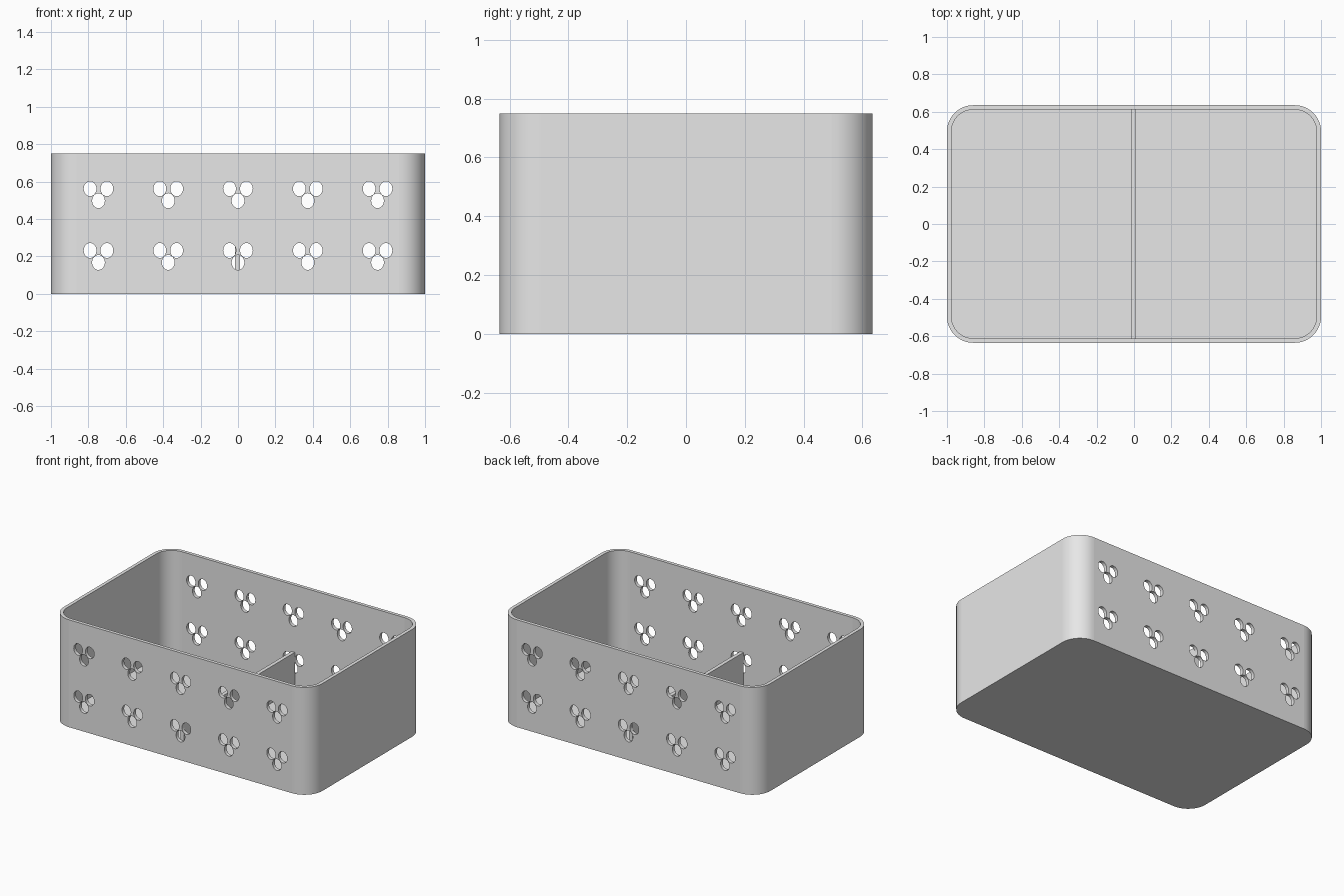
import bpy, bmesh, math
from mathutils import Matrix

if "Cube" in bpy.data.objects:
    bpy.data.objects.remove(bpy.data.objects["Cube"])

HX, HY, H = 1.0, 0.635, 0.75
WALL, RADIUS, SEGS = 0.024, 0.14, 12
HOLE_SEGS = 28

grey = bpy.data.materials.new("light grey plastic")
grey.use_nodes = True
grey.diffuse_color = (0.8, 0.8, 0.8, 1)
grey.node_tree.nodes["Principled BSDF"].inputs["Base Color"].default_value = grey.diffuse_color


def make_object(name, bm):
    """Turn a bmesh into an object: flat walls stay flat, curved faces are smooth."""
    bmesh.ops.recalc_face_normals(bm, faces=bm.faces)
    for face in bm.faces:
        face.normal_update()
        face.smooth = max(abs(c) for c in face.normal) < 0.9995
    mesh = bpy.data.meshes.new(name)
    bm.to_mesh(mesh)
    bm.free()
    mesh.materials.append(grey)
    obj = bpy.data.objects.new(name, mesh)
    bpy.context.scene.collection.objects.link(obj)


def rounded_loop(bm, inset, z):
    """Ring of vertices around a rounded rectangle."""
    r = RADIUS - inset
    ring = []
    for q, (sx, sy) in enumerate([(1, 1), (-1, 1), (-1, -1), (1, -1)]):
        for i in range(SEGS + 1):
            a = math.pi / 2 * (q + i / SEGS)
            ring.append(bm.verts.new((sx * (HX - RADIUS) + r * math.cos(a),
                                      sy * (HY - RADIUS) + r * math.sin(a), z)))
    return ring


def hole_loops(bm, y):
    """Oval hole outlines in three-hole clusters, five across and two high."""
    loops = []
    for row in (0.205, 0.535):
        for col in range(-2, 3):
            for dx, dz in [(-0.045, 0.027), (0.045, 0.027), (0, -0.037)]:
                angles = [2 * math.pi * i / HOLE_SEGS for i in range(HOLE_SEGS)]
                loops.append([bm.verts.new((col * 0.373 + dx + 0.034 * math.cos(a), y,
                                            row + dz + 0.04 * math.sin(a)))
                              for a in angles])
    return loops


def pairs(loop):
    return zip(loop, loop[1:] + loop[:1])


def bridge(bm, first, second, skip=()):
    """Join two matching closed loops with quads."""
    for i, ((a, b), (c, d)) in enumerate(zip(pairs(first), pairs(second))):
        if i not in skip:
            bm.faces.new((a, b, d, c))


# Tray shell: outer wall, rim, inner wall, floor and underside
bm = bmesh.new()
rings = [rounded_loop(bm, inset, z) for inset, z in
         [(0, 0), (0, H), (WALL, H), (WALL, WALL)]]
back, front = SEGS, 3 * SEGS + 2
bridge(bm, rings[0], rings[1], skip=(back, front))
bridge(bm, rings[1], rings[2])
bridge(bm, rings[2], rings[3], skip=(back, front))
bm.faces.new(rings[0])
bm.faces.new(rings[3])

# Perforated front and back walls
for i in (back, front):
    skins = []
    for lower, upper in (rings[:2], rings[2:]):
        border = [lower[i], lower[i + 1], upper[i + 1], upper[i]]
        holes = hole_loops(bm, lower[i].co.y)
        edges = [bm.edges.get(p) or bm.edges.new(p)
                 for loop in [border] + holes for p in pairs(loop)]
        bmesh.ops.triangle_fill(bm, use_beauty=True, edges=edges, normal=(0, 1, 0))
        skins.append(holes)
    for outer, inner in zip(*skins):
        bridge(bm, outer, inner)
make_object("basket_shell", bm)

# Low divider across the middle
bm = bmesh.new()
bmesh.ops.create_cube(bm, size=1, matrix=Matrix.Translation((-0.002, 0, 0.148))
                      @ Matrix.Diagonal((0.026, 2 * (HY - WALL), 0.264, 1)))
make_object("divider", bm)
